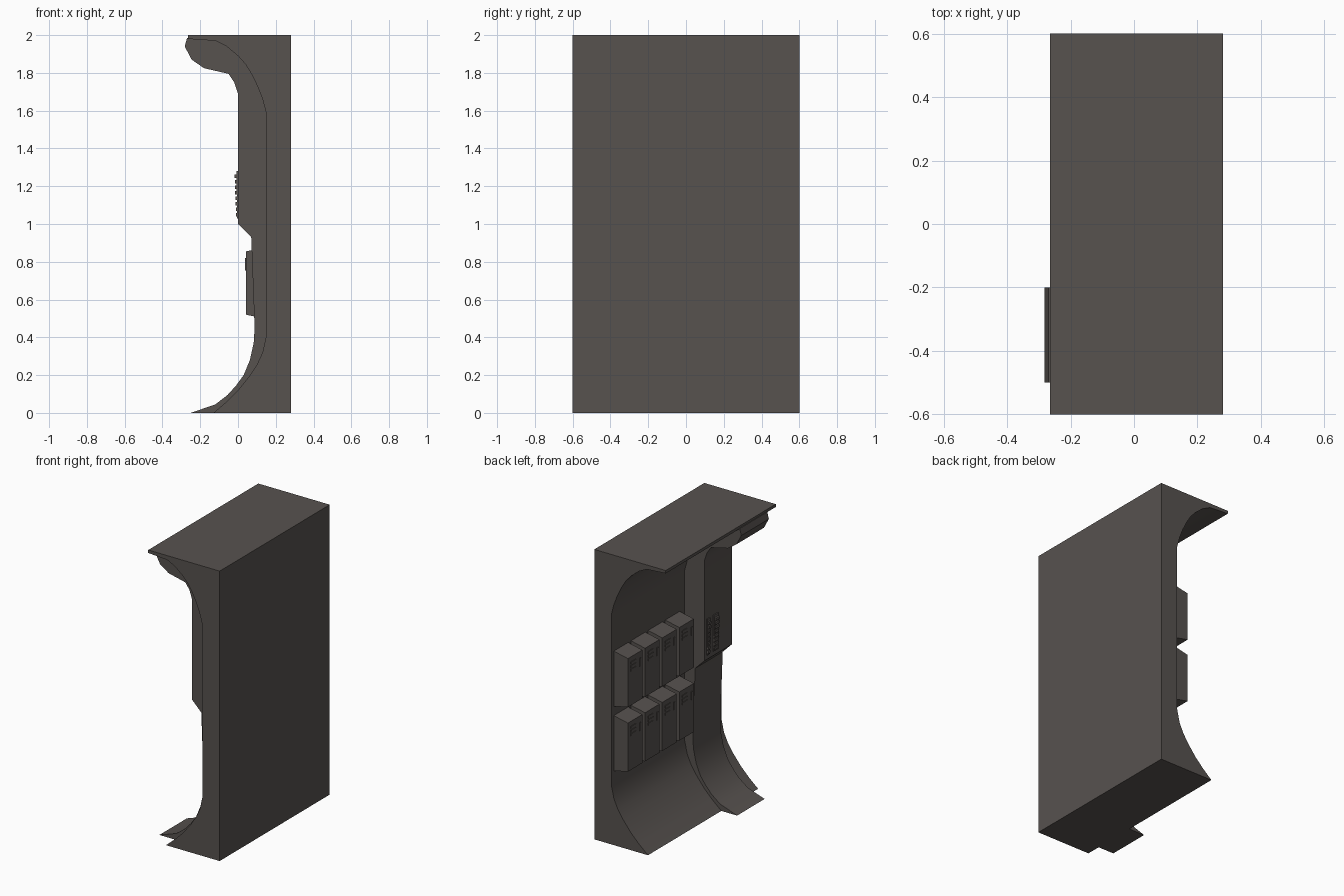
import bpy, bmesh, math

if "Cube" in bpy.data.objects:
    bpy.data.objects.remove(bpy.data.objects["Cube"])

# One flat dark grey for the whole unit
grey = bpy.data.materials.new("dark_warm_grey")
grey.diffuse_color = (0.095, 0.084, 0.078, 1.0)
grey.use_nodes = True
grey.node_tree.nodes["Principled BSDF"].inputs["Base Color"].default_value = grey.diffuse_color


def finish(name, bm, smooth=False):
    bmesh.ops.recalc_face_normals(bm, faces=bm.faces)
    me = bpy.data.meshes.new(name)
    bm.to_mesh(me)
    bm.free()
    me.materials.append(grey)
    ob = bpy.data.objects.new(name, me)
    bpy.context.collection.objects.link(ob)
    if smooth:
        bpy.ops.object.select_all(action='DESELECT')
        ob.select_set(True)
        bpy.context.view_layer.objects.active = ob
        bpy.ops.object.shade_smooth_by_angle(angle=math.radians(32))
    return ob


def add_prism(bm, profile, y0, y1):
    """Extrude an (x, z) outline along y."""
    a = [bm.verts.new((x, y0, z)) for x, z in profile]
    b = [bm.verts.new((x, y1, z)) for x, z in profile]
    bm.faces.new(a)
    bm.faces.new(b[::-1])
    n = len(profile)
    for i in range(n):
        j = (i + 1) % n
        bm.faces.new((a[i], a[j], b[j], b[i]))


def add_plate(bm, x0, x1, y0, y1, z0, z1):
    add_prism(bm, [(x0, z0), (x1, z0), (x1, z1), (x0, z1)], y0, y1)


# Wall block with curved ceiling and floor coves
wall = [(0.28, 0), (0.28, 2), (-0.265, 2), (-0.265, 1.98), (-0.12, 1.97),
        (-0.06, 1.94), (0, 1.89), (0.04, 1.845), (0.074, 1.79), (0.105, 1.725),
        (0.13, 1.66), (0.15, 1.585), (0.15, 0.41), (0.13, 0.32), (0.10, 0.255),
        (0.06, 0.195), (0, 0.12), (-0.06, 0.06), (-0.13, 0)]
bm = bmesh.new()
add_prism(bm, wall, -0.6, 0.6)
finish("wall_block", bm, True)

# Pillar with rounded head, stepped waist and flared foot
pillar = [(0.2, 0), (0.2, 1.985), (-0.27, 1.985), (-0.282, 1.94), (-0.245, 1.87),
          (-0.18, 1.825), (-0.05, 1.795), (-0.02, 1.75), (0, 1.69), (0, 1.0),
          (0.07, 0.93), (0.088, 0.45), (0.083, 0.37), (0.063, 0.28), (0.03, 0.2),
          (-0.01, 0.145), (-0.055, 0.095), (-0.12, 0.045), (-0.25, 0)]
bm = bmesh.new()
add_prism(bm, pillar, -0.5, -0.2)
finish("pillar", bm, True)

# Two rows of wall lockers with tapered tops and bottoms
width, pitch, first = 0.157, 0.187, 0.573
lockers, details = bmesh.new(), bmesh.new()
for z0, z1 in ((0.52, 0.855), (0.965, 1.30)):
    for i in range(4):
        y1 = first - i * pitch
        y0 = y1 - width
        add_prism(lockers, [(0.042, z0), (0.16, z0 - 0.025),
                            (0.16, z1 + 0.025), (0.042, z1)], y0, y1)
        # vent slats and latch on each door
        for k in range(3):
            z = z1 - 0.05 - k * 0.025
            add_plate(details, 0.038, 0.044, y1 - 0.085, y1 - 0.03, z, z + 0.016)
        add_plate(details, 0.038, 0.044, y0 + 0.018, y0 + 0.033,
                  z1 - 0.10, z1 - 0.045)
finish("lockers", lockers)
finish("locker_vents_and_latches", details)

# Raised indicator strips on the pillar, leaning outward at the top
bm = bmesh.new()
for y0, y1 in ((-0.255, -0.225), (-0.345, -0.295)):
    add_prism(bm, [(0.01, 1.03), (0.01, 1.28), (-0.008, 1.28), (-0.005, 1.03)], y0, y1)
    for k in range(8):
        z = 1.04 + k * 0.029
        x = -0.010 - 0.0012 * k
        add_plate(bm, x, 0, y0 + 0.004, y1 - 0.004, z, z + 0.018)
finish("pillar_indicator_strips", bm)
